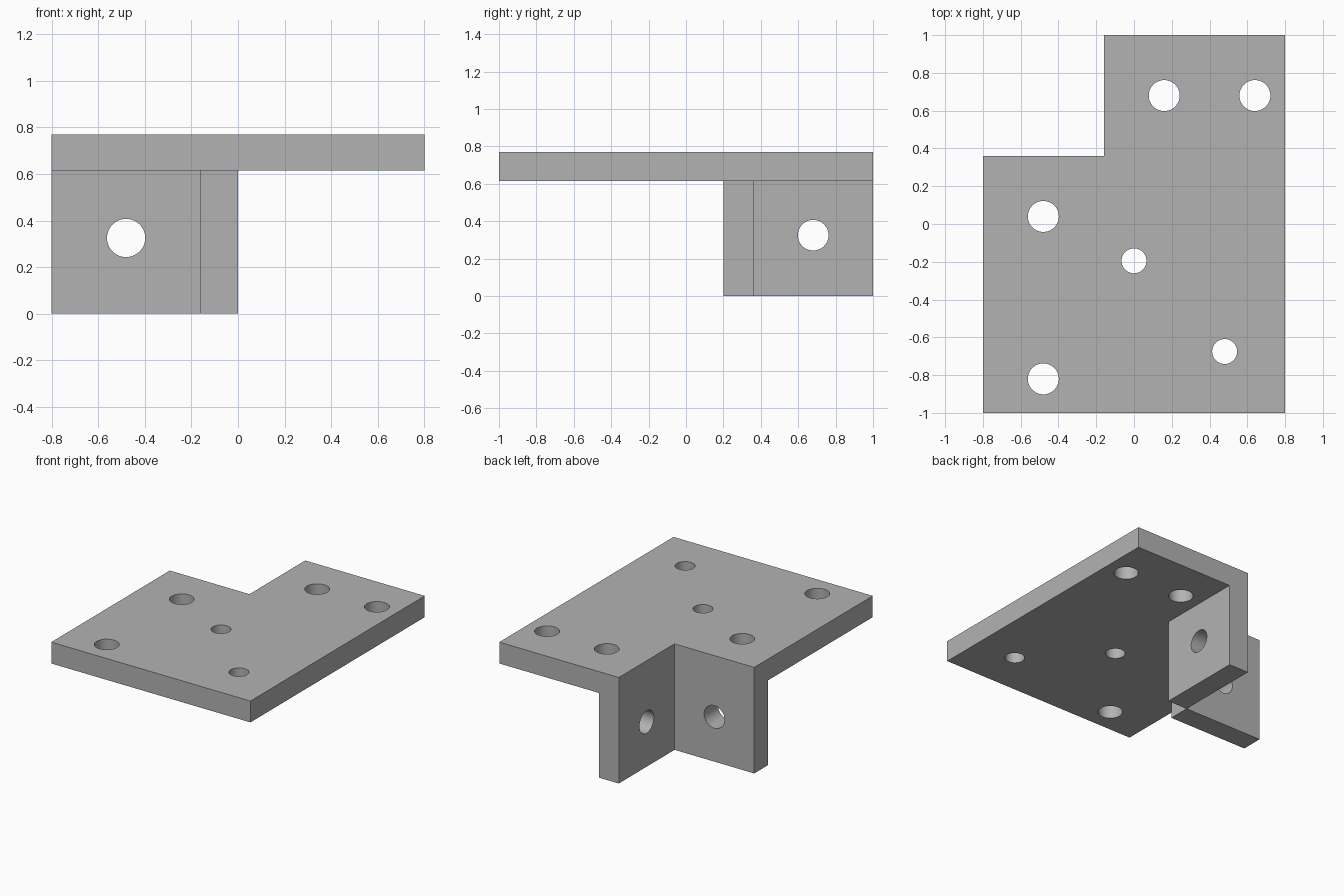
import bpy
import bmesh
import math
from mathutils import Matrix, Vector

default = bpy.data.objects.get("Cube")
if default:
    bpy.data.objects.remove(default, do_unlink=True)

BOTTOM, TOP = 0.615, 0.77   # plate underside and top
HOLE_Z = 0.325              # height of the flange holes

grey = bpy.data.materials.new("plain grey")
grey.use_nodes = True
colour = (0.45, 0.45, 0.45, 1)
grey.diffuse_color = colour
grey.node_tree.nodes["Principled BSDF"].inputs["Base Color"].default_value = colour


def make_object(name, bm):
    bmesh.ops.recalc_face_normals(bm, faces=bm.faces)
    mesh = bpy.data.meshes.new(name)
    bm.to_mesh(mesh)
    bm.free()
    obj = bpy.data.objects.new(name, mesh)
    bpy.context.collection.objects.link(obj)
    mesh.materials.append(grey)
    return obj


def extrude_outline(name, outline, z0, z1):
    """Extrude a flat outline upward from z0 to z1."""
    bm = bmesh.new()
    face = bm.faces.new([bm.verts.new((x, y, z0)) for x, y in outline])
    result = bmesh.ops.extrude_face_region(bm, geom=[face])
    verts = [v for v in result["geom"] if isinstance(v, bmesh.types.BMVert)]
    bmesh.ops.translate(bm, verts=verts, vec=(0, 0, z1 - z0))
    return make_object(name, bm)


def drill(part, holes, axis):
    """Cut round holes (centre, radius) through a part along an axis."""
    bm = bmesh.new()
    turn = Vector((0, 0, 1)).rotation_difference(Vector(axis)).to_matrix().to_4x4()
    for centre, radius in holes:
        bmesh.ops.create_cone(bm, cap_ends=True, segments=48, radius1=radius,
                              radius2=radius, depth=0.4,
                              matrix=Matrix.Translation(centre) @ turn)
    cutter = make_object(part.name + "_cutter", bm)
    cutter.hide_render = True
    mod = part.modifiers.new("holes", 'BOOLEAN')
    mod.operation = 'DIFFERENCE'
    mod.solver = 'EXACT'
    mod.object = cutter
    bpy.ops.object.select_all(action='DESELECT')
    bpy.context.view_layer.objects.active = part
    part.select_set(True)
    bpy.ops.object.modifier_apply(modifier=mod.name)
    bpy.data.objects.remove(cutter, do_unlink=True)
    bpy.ops.object.shade_smooth_by_angle(angle=math.radians(30))


def rectangle(x0, x1, y0, y1):
    return [(x0, y0), (x1, y0), (x1, y1), (x0, y1)]


# Flat plate with a notch in its back right corner
plate = extrude_outline("mounting_plate", [
    (-0.8, -1), (0.8, -1), (0.8, 1), (-0.16, 1), (-0.16, 0.36), (-0.8, 0.36)],
    BOTTOM, TOP)
large = [(0.16, 0.68), (0.64, 0.68), (-0.48, 0.04), (-0.48, -0.82)]
small = [(0, -0.195), (0.48, -0.675)]
mid = (BOTTOM + TOP) / 2
drill(plate, [((x, y, mid), 0.082) for x, y in large]
      + [((x, y, mid), 0.066) for x, y in small], (0, 0, 1))

# Two flanges hanging under the sides of the notch
side = extrude_outline("back_flange", rectangle(-0.8, -0.16, 0.2, 0.36), 0, BOTTOM)
drill(side, [((-0.48, 0.28, HOLE_Z), 0.082)], (0, 1, 0))

back = extrude_outline("side_flange", rectangle(-0.16, 0, 0.36, 1), 0, BOTTOM)
drill(back, [((-0.08, 0.68, HOLE_Z), 0.082)], (1, 0, 0))
